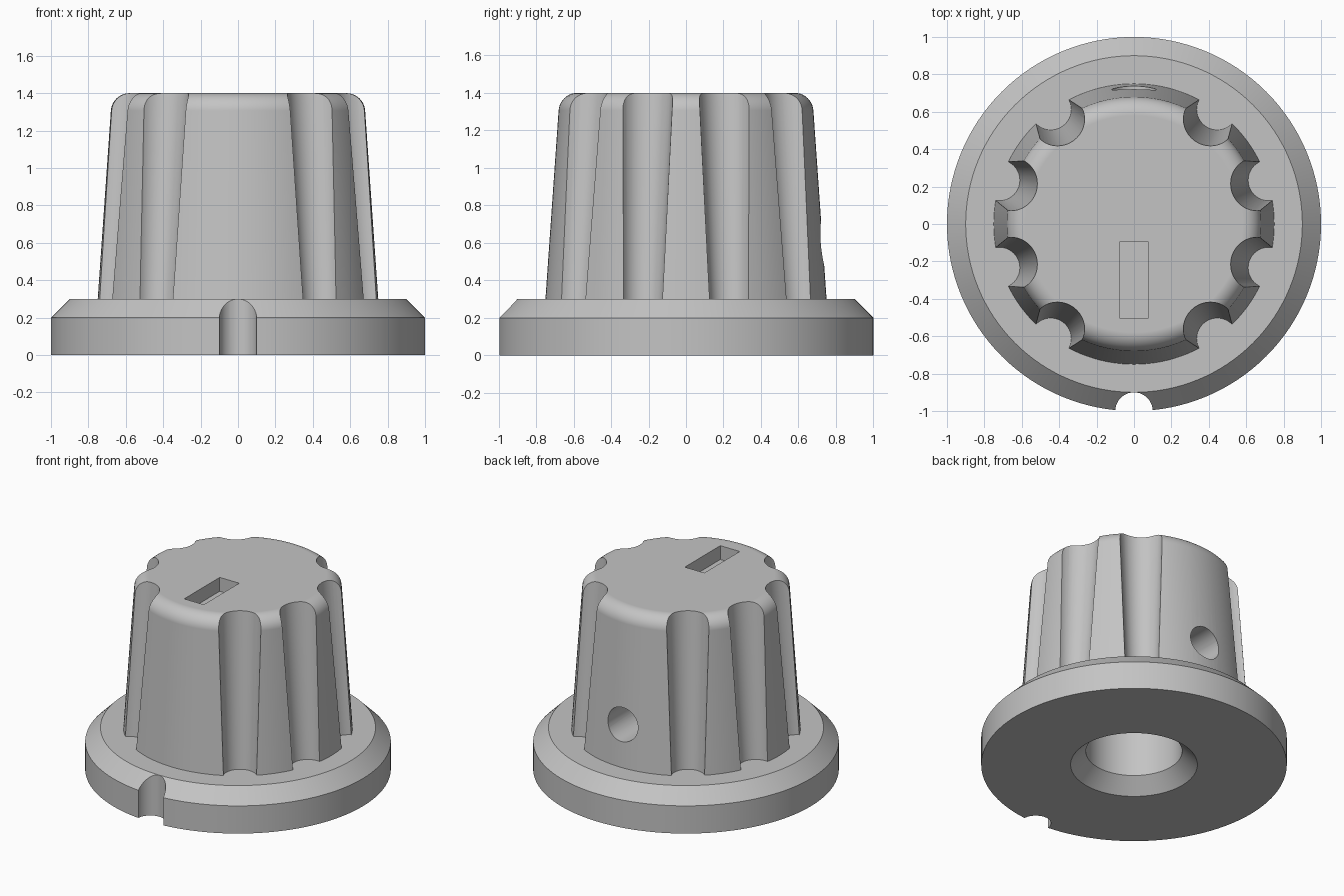
import bpy
import bmesh
from math import cos, sin, pi, radians
from mathutils import Matrix, Vector

cube = bpy.data.objects.get("Cube")
if cube:
    bpy.data.objects.remove(cube, do_unlink=True)

grey = bpy.data.materials.new("plain grey")
grey.use_nodes = True
colour = (0.55, 0.55, 0.55, 1)
grey.diffuse_color = colour
grey.node_tree.nodes["Principled BSDF"].inputs["Base Color"].default_value = colour


def stack(name, rings, sides):
    """Closed solid through circles given as (radius, z, centre x, centre y)."""
    bm = bmesh.new()
    loops = []
    for radius, z, cx, cy in rings:
        loops.append([bm.verts.new((cx + radius * cos(2 * pi * i / sides),
                                    cy + radius * sin(2 * pi * i / sides), z))
                      for i in range(sides)])
    for low, high in zip(loops, loops[1:]):
        for i in range(sides):
            j = (i + 1) % sides
            bm.faces.new((low[i], low[j], high[j], high[i]))
    bm.faces.new(loops[0][::-1])
    bm.faces.new(loops[-1])
    bmesh.ops.recalc_face_normals(bm, faces=bm.faces)
    return finish(name, bm)


def finish(name, bm):
    mesh = bpy.data.meshes.new(name)
    bm.to_mesh(mesh)
    bm.free()
    mesh.materials.append(grey)
    obj = bpy.data.objects.new(name, mesh)
    bpy.context.collection.objects.link(obj)
    return obj


def lathe(name, profile, sides=128):
    return stack(name, [(r, z, 0, 0) for r, z in profile], sides)


def select_only(obj):
    bpy.ops.object.select_all(action="DESELECT")
    obj.select_set(True)
    bpy.context.view_layer.objects.active = obj


def combine(target, other, operation):
    other.hide_render = True
    select_only(target)
    mod = target.modifiers.new("cut", "BOOLEAN")
    mod.operation = operation
    mod.solver = "EXACT"
    mod.object = other
    bpy.ops.object.modifier_apply(modifier=mod.name)
    bpy.data.objects.remove(other, do_unlink=True)


# Tapered grip with a rounded top edge
FILLET = 0.1
arc = [(0.58 + FILLET * cos(a), 1.3 + FILLET * sin(a))
       for a in (radians(4 + 86 * i / 10) for i in range(11))]
knob = lathe("knob", [(0.757, 0.2)] + arc)

# Eight finger flutes, leaving plain ribs at the front and back
for k in range(10):
    angle = radians(18 + 36 * k)
    if abs(cos(angle)) < 0.1:
        continue
    rings = [(r, z, d * cos(angle), d * sin(angle))
             for r, z, d in ((0.103, 0.1, 0.768), (0.153, 1.6, 0.686))]
    combine(knob, stack("flute_cutter", rings, 40), "DIFFERENCE")

# Chamfered base flange
flange = lathe("flange", [(1, 0), (1, 0.2), (0.9, 0.3)])
combine(knob, flange, "UNION")

# Front notch in the flange
notch = stack("notch_cutter", [(0.1, -0.1, 0, -1), (0.1, 0.5, 0, -1)], 40)
combine(knob, notch, "DIFFERENCE")

# Shaft bore with a countersunk mouth
bore = lathe("bore_cutter", [(0.465, -0.05), (0.315, 0.1), (0.315, 1.1)], 80)
combine(knob, bore, "DIFFERENCE")

# Set screw hole through the back
screw = stack("screw_cutter", [(0.12, 0.1, 0, 0), (0.12, 1, 0, 0)], 40)
screw.data.transform(Matrix.Translation((0, 0, 0.6)) @ Matrix.Rotation(-pi / 2, 4, "X"))
combine(knob, screw, "DIFFERENCE")

# Pointer slot in the top
bm = bmesh.new()
bmesh.ops.create_cube(bm, size=1)
bmesh.ops.scale(bm, vec=Vector((0.156, 0.405, 0.2)), verts=bm.verts)
bmesh.ops.translate(bm, vec=Vector((0, -0.3, 1.4)), verts=bm.verts)
combine(knob, finish("slot_cutter", bm), "DIFFERENCE")

# Smooth curved walls, crisp edges
select_only(knob)
bpy.ops.object.shade_smooth_by_angle(angle=radians(28))
normals = knob.modifiers.new("weighted normals", "WEIGHTED_NORMAL")
normals.keep_sharp = True
